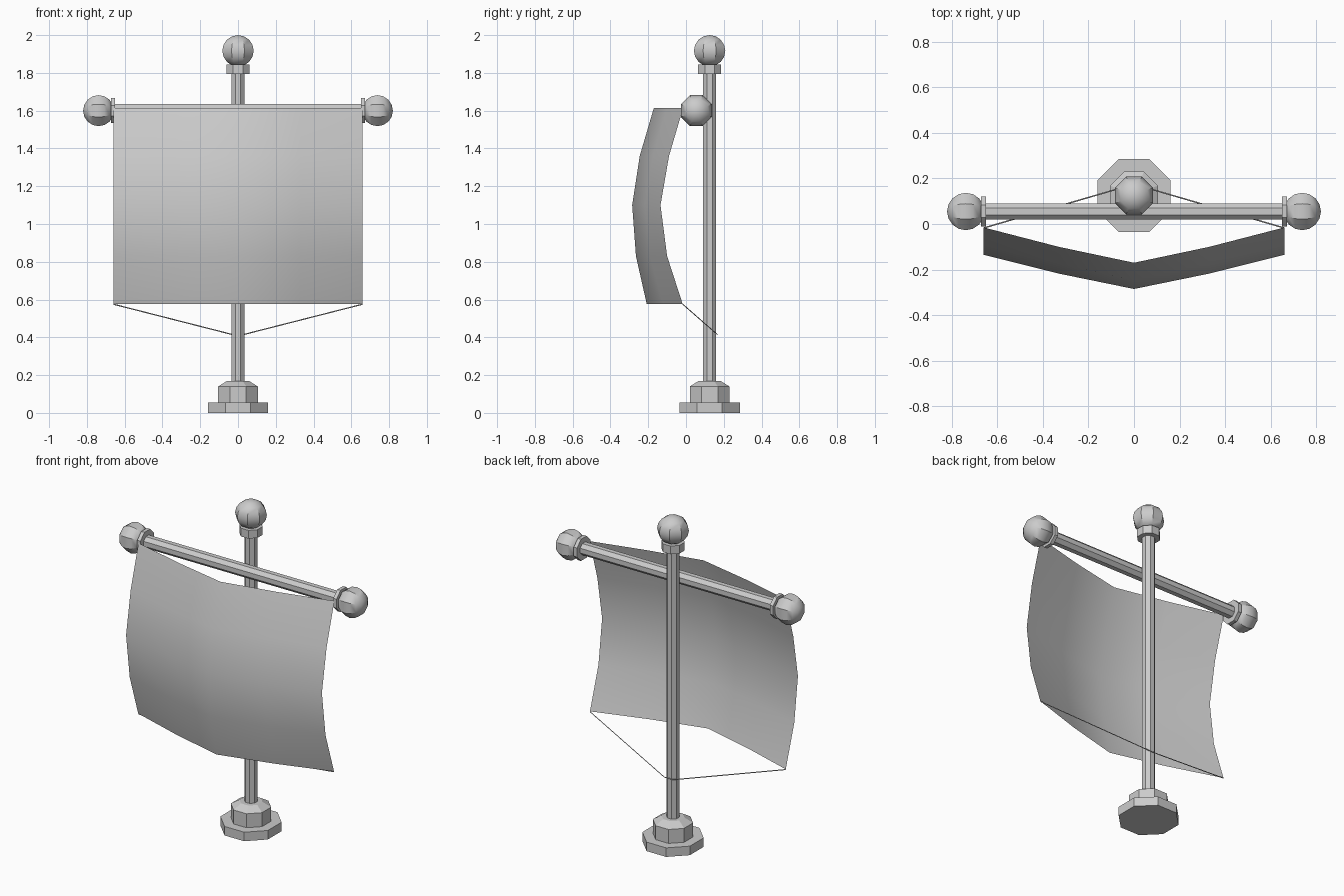
import bpy, bmesh, math
from mathutils import Vector, Matrix

cube = bpy.data.objects.get("Cube")
if cube:
    bpy.data.objects.remove(cube, do_unlink=True)

grey = bpy.data.materials.new("plain_grey")
grey.use_nodes = True
grey.diffuse_color = (0.6, 0.6, 0.6, 1)
grey.node_tree.nodes["Principled BSDF"].inputs["Base Color"].default_value = (0.6, 0.6, 0.6, 1)

SIDES = 8
POLE_Y, BAR_Y, BAR_Z = 0.125, 0.055, 1.6


def finish(name, bm, angle=None):
    mesh = bpy.data.meshes.new(name)
    bm.to_mesh(mesh)
    bm.free()
    mesh.materials.append(grey)
    obj = bpy.data.objects.new(name, mesh)
    bpy.context.collection.objects.link(obj)
    if angle is not None:
        bpy.ops.object.select_all(action="DESELECT")
        obj.select_set(True)
        bpy.context.view_layer.objects.active = obj
        bpy.ops.object.shade_smooth_by_angle(angle=math.radians(angle))
    return obj


def lathe(name, profile, matrix, angle=None):
    """Octagonal turned part; profile is (flat-to-centre distance, height)."""
    bm = bmesh.new()
    rings = []
    for apothem, h in profile:
        r = apothem / math.cos(math.pi / SIDES)
        rings.append([bm.verts.new(matrix @ Vector((
            r * math.cos((i + 0.5) * math.tau / SIDES),
            r * math.sin((i + 0.5) * math.tau / SIDES), h))) for i in range(SIDES)])
    for a, b in zip(rings, rings[1:]):
        for i in range(SIDES):
            j = (i + 1) % SIDES
            bm.faces.new((a[i], a[j], b[j], b[i]))
    bm.faces.new(rings[0][::-1])
    bm.faces.new(rings[-1])
    bmesh.ops.remove_doubles(bm, verts=bm.verts, dist=0.0005)
    bmesh.ops.recalc_face_normals(bm, faces=bm.faces)
    return finish(name, bm, angle)


def ball(radius, centre, steps=8):
    return [(max(radius * math.sin(math.pi * i / steps), 0.0001),
             centre - radius * math.cos(math.pi * i / steps)) for i in range(steps + 1)]


# Upright pole with its stepped foot
upright = Matrix.Translation((0, POLE_Y, 0))
lathe("base", [(0.16, 0), (0.16, 0.055), (0.105, 0.055), (0.105, 0.14), (0.06, 0.168)], upright)
lathe("pole", [(0.034, 0.16), (0.034, 1.8)], upright)
lathe("pole_collar", [(0.061, 1.795), (0.061, 1.845)], upright)
lathe("pole_knob", ball(0.083, 1.917), upright, 35)

# Crossbar with a collar and knob at each end
lathe("crossbar", [(0.035, -0.66), (0.035, 0.66)],
      Matrix.Translation((0, BAR_Y, BAR_Z)) @ Matrix.Rotation(math.pi / 2, 4, "Y"))
for side, label in ((1, "left"), (-1, "right")):
    sideways = Matrix.Translation((0, BAR_Y, BAR_Z)) @ Matrix.Rotation(side * math.pi / 2, 4, "Y")
    lathe(label + "_collar", [(0.066, 0.65), (0.066, 0.672)], sideways)
    lathe(label + "_knob", ball(0.082, 0.738), sideways, 35)

# Billowing cloth: rows of (height, edge y, centre y)
rows = [(1.615, -0.015, -0.17), (1.36, -0.09, -0.245), (1.1, -0.135, -0.285),
        (0.83, -0.1, -0.265), (0.577, -0.018, -0.208)]
columns = [(-0.66, 0), (-0.33, 0.55), (0, 1), (0.33, 0.55), (0.66, 0)]
bm = bmesh.new()
grid = [[bm.verts.new((x, edge + (mid - edge) * t, z)) for x, t in columns]
        for z, edge, mid in rows]
for a, b in zip(grid, grid[1:]):
    for i in range(len(columns) - 1):
        bm.faces.new((a[i], b[i], b[i + 1], a[i + 1]))
finish("banner_cloth", bm, 60)

# Cord tying the lower corners behind the pole
cord = bpy.data.curves.new("cord", "CURVE")
cord.dimensions = "3D"
cord.bevel_depth = 0.003
cord.bevel_resolution = 0
cord.use_fill_caps = True
path = [(-0.658, -0.017, 0.575), (-0.03, 0.166, 0.415), (0.03, 0.166, 0.415), (0.658, -0.017, 0.575)]
spline = cord.splines.new("POLY")
spline.points.add(len(path) - 1)
for point, co in zip(spline.points, path):
    point.co = (*co, 1)
cord.materials.append(grey)
bpy.context.collection.objects.link(bpy.data.objects.new("cord", cord))
